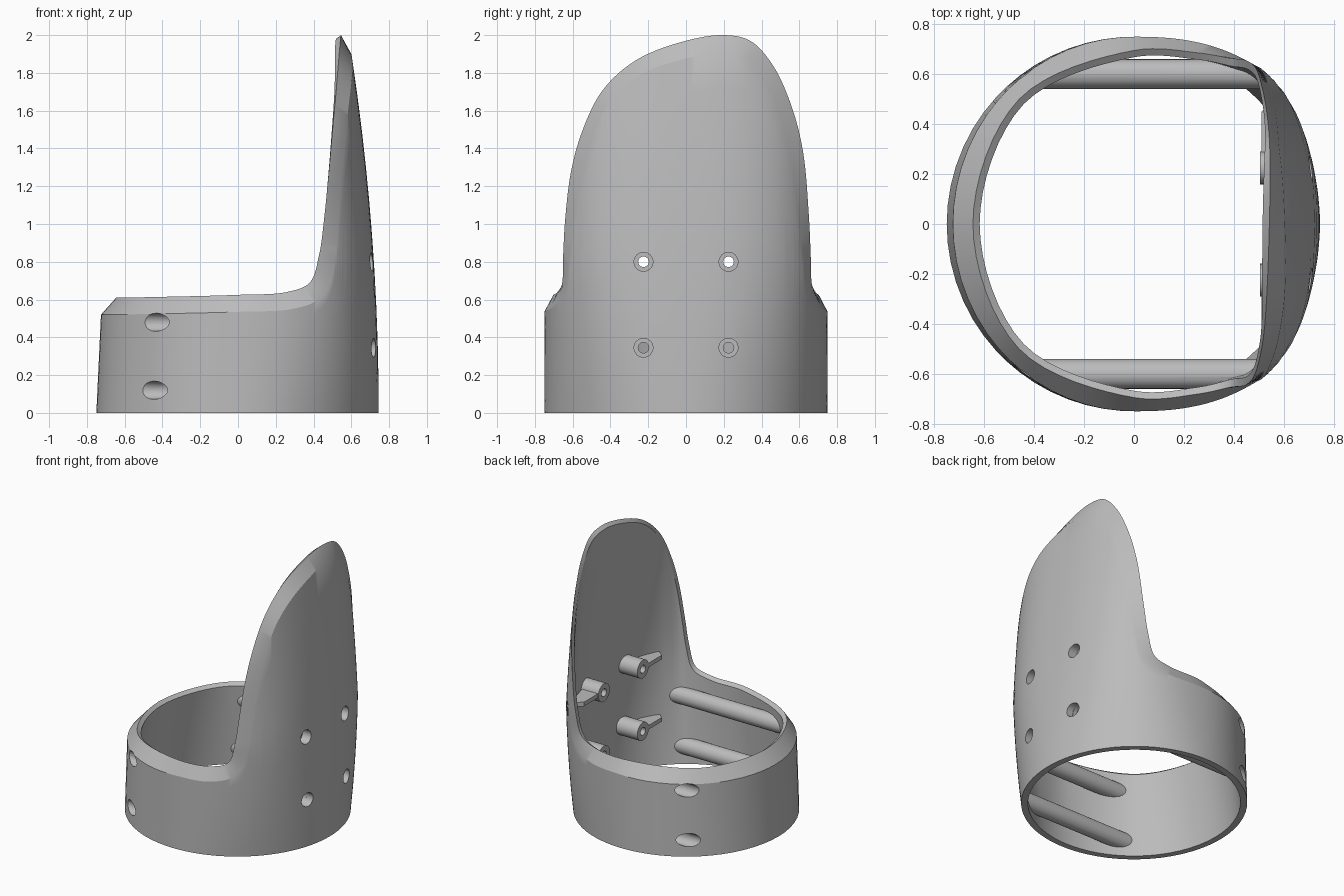
import bpy, bmesh, math
from mathutils import Vector, Matrix

if "Cube" in bpy.data.objects:
    bpy.data.objects.remove(bpy.data.objects["Cube"])

grey = bpy.data.materials.new("plain grey")
grey.use_nodes = True
grey.diffuse_color = (0.5, 0.5, 0.5, 1)
grey.node_tree.nodes["Principled BSDF"].inputs["Base Color"].default_value = (0.5, 0.5, 0.5, 1)


def add_object(name, bm):
    bmesh.ops.recalc_face_normals(bm, faces=bm.faces)
    mesh = bpy.data.meshes.new(name)
    bm.to_mesh(mesh)
    bm.free()
    mesh.materials.append(grey)
    ob = bpy.data.objects.new(name, mesh)
    bpy.context.collection.objects.link(ob)
    return ob


def activate(ob):
    bpy.ops.object.select_all(action="DESELECT")
    ob.select_set(True)
    bpy.context.view_layer.objects.active = ob


def boolean(ob, cutter, operation="DIFFERENCE"):
    cutter.hide_render = True
    mod = ob.modifiers.new("cut", "BOOLEAN")
    mod.object, mod.operation, mod.solver = cutter, operation, "EXACT"
    activate(ob)
    bpy.ops.object.modifier_apply(modifier=mod.name)


def x_cylinder(name, x0, x1, y, z, radius):
    bm = bmesh.new()
    place = Matrix.Translation(((x0 + x1) / 2, y, z)) @ Matrix.Rotation(math.pi / 2, 4, "Y")
    bmesh.ops.create_cone(bm, cap_ends=True, segments=32, radius1=radius,
                          radius2=radius, depth=x1 - x0, matrix=place)
    return add_object(name, bm)


def loft(name, rings, closed):
    """Skin equal rings; closed joins the last ring to the first, otherwise ends are capped."""
    bm = bmesh.new()
    rows = [[bm.verts.new(p) for p in ring] for ring in rings]
    count = len(rows[0])
    pairs = list(zip(rows, rows[1:])) + ([(rows[-1], rows[0])] if closed else [])
    for a, b in pairs:
        for i in range(count):
            j = (i + 1) % count
            bm.faces.new((a[i], a[j], b[j], b[i]))
    if not closed:
        bm.faces.new(rows[0])
        bm.faces.new(rows[-1])
    return add_object(name, bm)


# Outer wall: round at the base, fuller and flatter on the tall side
def wall_radius(angle, z):
    c, s = abs(math.cos(angle)), abs(math.sin(angle))
    if math.cos(angle) > 0:
        half, power = 0.745 - 0.04 * z * z, 2 + 0.7 * min(z / 0.8, 1)
    else:
        half, power = 0.75 - 0.047 * z, 2
    return ((c / half) ** power + (s / 0.75) ** power) ** (-1 / power)


def polar(radius, angle, z):
    return Vector((radius * math.cos(angle), radius * math.sin(angle), z))


# Rim path: low ring, fillet, then up and over the tall shield
rim_points = [Vector(p) for p in (
    (-.645, 0, .61), (-.46, -.5, .613), (0, -.695, .625), (.26, -.68, .64), (.38, -.655, .69),
    (.43, -.65, .84), (.455, -.64, 1.02), (.48, -.61, 1.27), (.5, -.55, 1.49),
    (.52, -.44, 1.71), (.533, -.26, 1.87), (.542, 0, 1.97), (.545, .2, 2), (.542, .34, 1.97),
    (.53, .46, 1.84), (.51, .56, 1.62), (.49, .62, 1.38), (.46, .65, 1.05), (.43, .66, .84),
    (.38, .665, .69), (.26, .685, .64), (0, .695, .625), (-.46, .5, .613))]


def smooth_loop(points, steps):
    n, path = len(points), []
    for i in range(n):
        a, b, c, d = (points[(i + k) % n] for k in (-1, 0, 1, 2))
        # Centripetal knots keep uneven spacing smooth
        k = [0]
        for p, q in ((a, b), (b, c), (c, d)):
            k.append(k[-1] + math.sqrt((q - p).length))
        for step in range(steps):
            t = k[1] + (k[2] - k[1]) * step / steps
            mix = lambda p, q, u, v: p.lerp(q, (t - u) / (v - u))
            e, f, g = mix(a, b, k[0], k[1]), mix(b, c, k[1], k[2]), mix(c, d, k[2], k[3])
            path.append(mix(mix(e, f, k[0], k[2]), mix(f, g, k[1], k[3]), k[1], k[2]))
    return path


rim = smooth_loop(rim_points, 8)
ROWS = 10
outer = [[] for _ in range(ROWS + 1)]
inner = [[] for _ in range(ROWS + 1)]
for i, p in enumerate(rim):
    radial = Vector((p.x, p.y, 0)).normalized()
    tangent = (rim[(i + 1) % len(rim)] - rim[i - 1]).normalized()
    away = radial.cross(tangent).normalized()
    # Outer edge of the bevel lies on the wall, inner edge sits just inside the rim
    edge = p - away * 0.09
    edge_angle = math.atan2(edge.y, edge.x)
    lip = p - radial * 0.027 - away * 0.02
    lip_angle = math.atan2(lip.y, lip.x)
    gap = wall_radius(lip_angle, lip.z) - math.hypot(lip.x, lip.y)
    for row in range(ROWS + 1):
        t = row / ROWS
        z = edge.z * t
        outer[row].append(polar(wall_radius(edge_angle, z), edge_angle, z))
        z = lip.z * t
        thickness = 0.045 + (gap - 0.045) * t
        inner[row].append(polar(wall_radius(lip_angle, z) - thickness, lip_angle, z))

shell = loft("cup_shell", outer + [rim] + inner[::-1], True)

# Solid body used only to trim the rods to the wall
angles = [math.tau * i / 96 for i in range(96)]
envelope = loft("trim_body", [[polar(wall_radius(a, z) - 0.02, a, z) for a in angles]
                              for z in (0, .15, .3, .45, .6, .75)], False)
helpers = [envelope]
parts = [shell]

# Four long rods inside the ring, with blind holes open on the low side
for y, side in ((-0.6, "front"), (0.6, "back")):
    for z, level in ((0.12, "lower"), (0.48, "upper")):
        rod = x_cylinder(f"{level}_{side}_rod", -0.7, 0.7, y, z, 0.06)
        boolean(rod, envelope, "INTERSECT")
        bore = x_cylinder("rod_bore", -0.9, 0.35, y, z, 0.048)
        boolean(rod, bore)
        boolean(shell, bore)
        helpers.append(bore)
        parts.append(rod)

# Four screw bosses on the shield, each with a thin fin running to the wall
for sign, side in ((-1, "front"), (1, "back")):
    for z, level in ((0.345, "lower"), (0.8, "upper")):
        y = sign * 0.225
        boss = x_cylinder(f"{level}_{side}_boss", 0.505, 0.675, y, z, 0.066)
        for x0, x1, radius in ((0.645, 0.9, 0.05), (0.4, 0.7, 0.028)):
            hole = x_cylinder("screw_hole", x0, x1, y, z, radius)
            boolean(boss, hole)
            boolean(shell, hole)
            helpers.append(hole)
        outline = ((.51, .28), (.51, .45), (.575, .5), (.61, .4), (.64, .28))
        fin = loft(f"{level}_{side}_fin",
                   [[(fx, sign * fy, z + dz) for fx, fy in outline] for dz in (-0.015, 0.015)],
                   False)
        parts += [boss, fin]

for helper in helpers:
    bpy.data.objects.remove(helper)
for part in parts:
    activate(part)
    bpy.ops.object.shade_smooth_by_angle(angle=math.radians(25))
